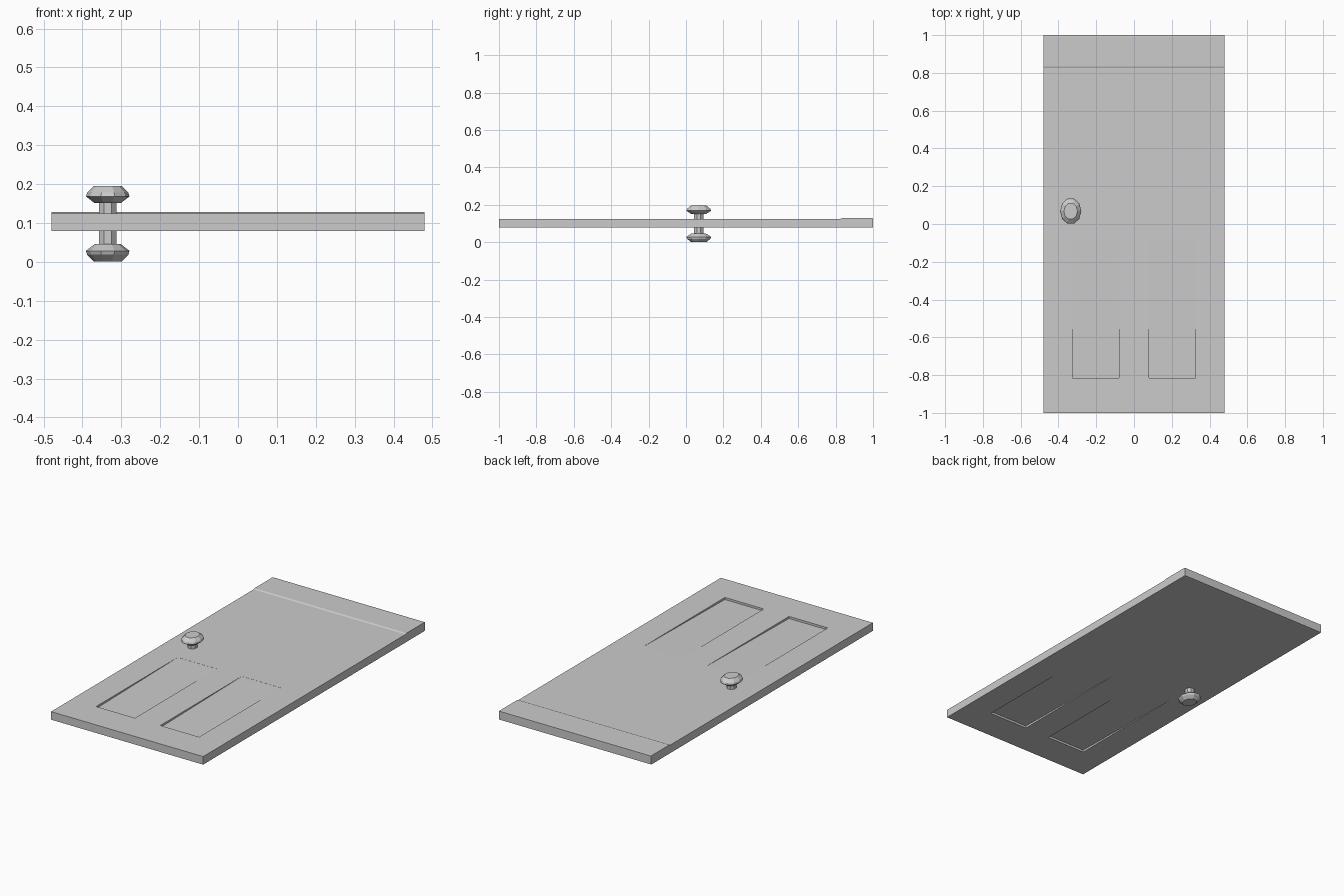
import bpy, bmesh, math

if "Cube" in bpy.data.objects:
    bpy.data.objects.remove(bpy.data.objects["Cube"])

def make(name, bm):
    bmesh.ops.recalc_face_normals(bm, faces=bm.faces)
    me = bpy.data.meshes.new(name)
    bm.to_mesh(me)
    bm.free()
    ob = bpy.data.objects.new(name, me)
    bpy.context.collection.objects.link(ob)
    return ob

def extrude_x(name, profile, x0, x1):
    """Extrude a closed (y, z) profile along x."""
    bm = bmesh.new()
    a = [bm.verts.new((x0, y, z)) for y, z in profile]
    b = [bm.verts.new((x1, y, z)) for y, z in profile]
    bm.faces.new(a)
    bm.faces.new(b)
    n = len(a)
    for i in range(n):
        bm.faces.new((a[i], a[(i + 1) % n], b[(i + 1) % n], b[i]))
    return make(name, bm)

def lathe(name, rings, sides, cx, cy, turn=0.0):
    """Stack elliptical rings given as (rx, ry, z) and cap both ends."""
    bm = bmesh.new()
    loops = []
    for rx, ry, z in rings:
        angles = [2 * math.pi * (i + turn) / sides for i in range(sides)]
        loops.append([bm.verts.new((cx + rx * math.cos(t), cy + ry * math.sin(t), z)) for t in angles])
    for a, b in zip(loops, loops[1:]):
        for i in range(sides):
            j = (i + 1) % sides
            bm.faces.new((a[i], a[j], b[j], b[i]))
    bm.faces.new(loops[0])
    bm.faces.new(loops[-1])
    return make(name, bm)

# Door leaf with a slightly thicker top rail
Z0, Z1 = 0.079, 0.125
leaf = extrude_x("door_leaf", [(-1, Z0), (0.985, Z0), (1, Z0 + 0.001), (1, Z1 + 0.003),
                               (0.99, Z1 + 0.004), (0.835, Z1 + 0.004), (0.825, Z1), (-1, Z1)], -0.48, 0.48)

# Sloping panel recesses on both faces, deepest at the lower end
for s in (-1, 1):
    for face, out in ((Z1, 1), (Z0, -1)):
        cutter = extrude_x("panel_cutter", [(-0.815, face - out * 0.012), (-0.08, face - out * 0.0005),
                                            (-0.08, face + out * 0.02), (-0.815, face + out * 0.02)],
                           s * 0.2025 - 0.1225, s * 0.2025 + 0.1225)
        cutter.hide_render = True
        cutter.hide_viewport = True
        mod = leaf.modifiers.new("panel", 'BOOLEAN')
        mod.operation = 'DIFFERENCE'
        mod.solver = 'EXACT'
        mod.object = cutter

# Faceted oval knobs on either side, joined by a spindle
KX, KY, MID = -0.335, 0.068, 0.0985
for name, s in (("front_knob", 1), ("back_knob", -1)):
    rings = [(0.034, 0.042, MID + s * 0.053), (0.056, 0.07, MID + s * 0.070),
             (0.053, 0.066, MID + s * 0.080), (0.036, 0.044, MID + s * 0.097)]
    lathe(name, rings, 10, KX, KY)
lathe("spindle", [(0.025, 0.027, 0.04), (0.025, 0.027, 0.157)], 8, KX, KY, 0.5)
